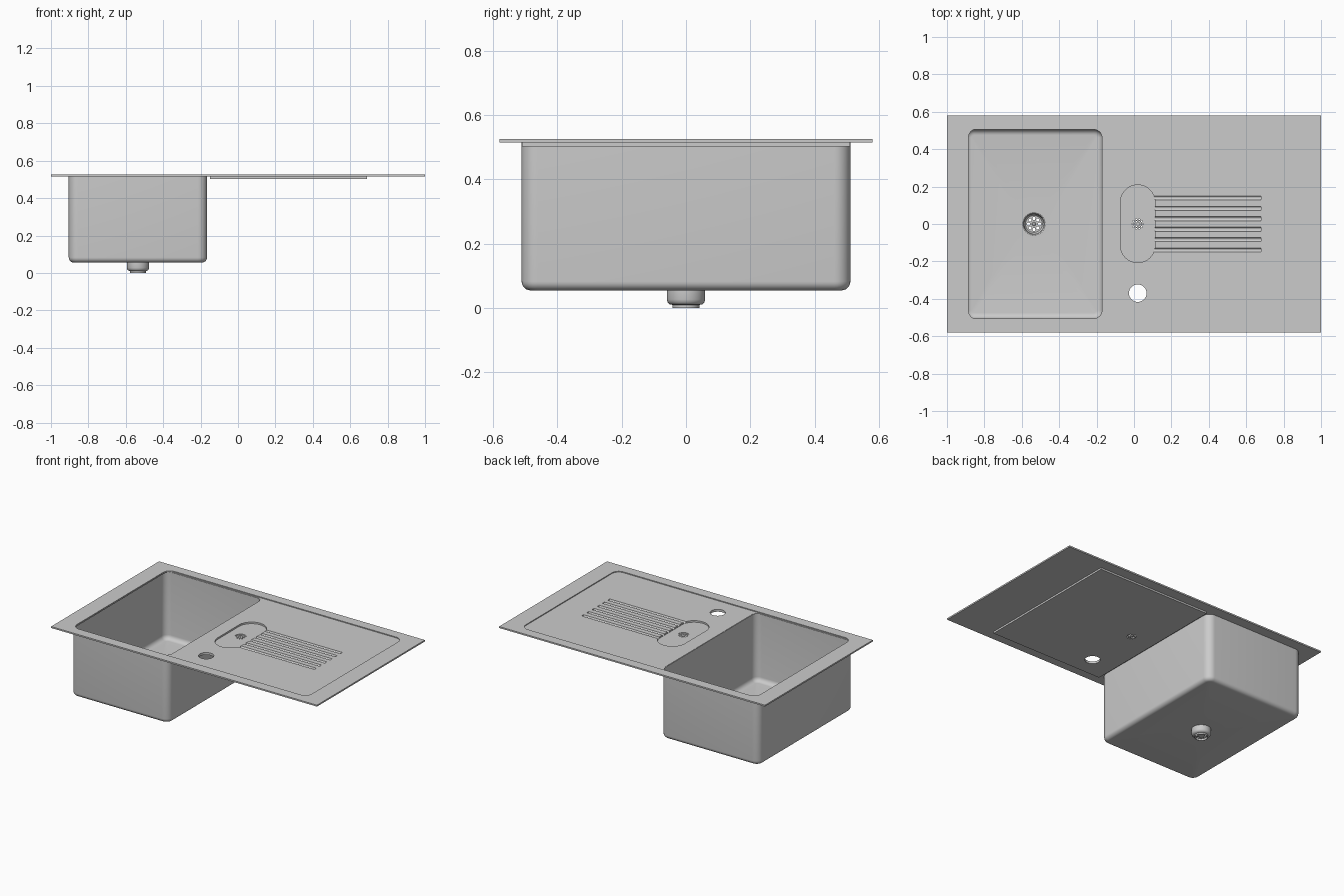
import bpy, bmesh
from math import pi, sin, cos, radians

if "Cube" in bpy.data.objects:
    bpy.data.objects.remove(bpy.data.objects["Cube"])

K = 8  # segments per rounded corner


def outline(x0, x1, y0, y1, r, z):
    """Rounded rectangle ring, counter-clockwise."""
    pts = []
    for q, (cx, cy) in enumerate([(x1 - r, y1 - r), (x0 + r, y1 - r), (x0 + r, y0 + r), (x1 - r, y0 + r)]):
        for j in range(K + 1):
            a = pi / 2 * (q + j / K)
            pts.append((cx + r * cos(a), cy + r * sin(a), z))
    return pts


def circle(cx, cy, r, z):
    n = 4 * (K + 1)
    return [(cx + r * cos(2 * pi * (i + .5) / n), cy + r * sin(2 * pi * (i + .5) / n), z) for i in range(n)]


def loft(name, rings, loop=False):
    """Skin a list of rings; cap the ends or close the skin into a loop."""
    bm = bmesh.new()
    vr = [[bm.verts.new(p) for p in ring] for ring in rings]
    n = len(rings[0])
    pairs = list(zip(vr, vr[1:])) + ([(vr[-1], vr[0])] if loop else [])
    for a, b in pairs:
        for i in range(n):
            bm.faces.new((a[i], a[(i + 1) % n], b[(i + 1) % n], b[i]))
    if not loop:
        bm.faces.new(vr[0][::-1])
        bm.faces.new(vr[-1])
    bmesh.ops.recalc_face_normals(bm, faces=bm.faces)
    me = bpy.data.meshes.new(name)
    bm.to_mesh(me)
    bm.free()
    ob = bpy.data.objects.new(name, me)
    bpy.context.collection.objects.link(ob)
    return ob


def prism(name, x0, x1, y0, y1, r, z0, z1):
    return loft(name, [outline(x0, x1, y0, y1, r, z) for z in (z0, z1)])


def disc(name, cx, cy, r, z0, z1):
    return loft(name, [circle(cx, cy, r, z) for z in (z0, z1)])


def box(name, x0, x1, y0, y1, z0, z1):
    return loft(name, [[(x0, y0, z), (x1, y0, z), (x1, y1, z), (x0, y1, z)] for z in (z0, z1)])


def boolean(ob, tool, op='DIFFERENCE'):
    m = ob.modifiers.new("bool", 'BOOLEAN')
    m.operation, m.solver, m.object = op, 'EXACT', tool
    bpy.context.view_layer.objects.active = ob
    bpy.ops.object.modifier_apply(modifier=m.name)
    bpy.data.objects.remove(tool)


def smooth(ob):
    bpy.ops.object.select_all(action='DESELECT')
    ob.select_set(True)
    bpy.context.view_layer.objects.active = ob
    bpy.ops.object.shade_smooth_by_angle(angle=radians(35))


# Top plate with the thicker slab under the drainer
board = box("drainer_board", -1, 1, -.58, .58, .515, .525)
boolean(board, box("slab", -.15, .69, -.51, .51, .503, .517), 'UNION')

# Shallow recess, bowl opening, overflow tray and tap hole
boolean(board, prism("cut", -.887, .88, -.512, .514, .05, .519, .6))
boolean(board, prism("cut", -.885, -.169, -.508, .508, .045, .4, .6))
boolean(board, prism("cut", -.0725, .1125, -.207, .209, .0924, .508, .6))
boolean(board, disc("cut", .02, -.37, .047, .4, .6))

# Drainer grooves
for i in range(6):
    y = -.14 + .056 * i
    groove = loft("cut", [[(x, y + .011 * cos(2 * pi * k / 16), .520 + .011 * sin(2 * pi * k / 16))
                           for k in range(16)] for x in (.08, .68)])
    boolean(board, groove)

# Small overflow strainer in the tray
boolean(board, disc("cut", .02, 0, .036, .5052, .6))
for n, rad in ((6, .014), (10, .026)):
    for i in range(n):
        a = 2 * pi * i / n
        boolean(board, disc("cut", .02 + rad * cos(a), rad * sin(a), .004, .4, .6))
smooth(board)

# Bowl shell and drain cup in one skin: outside going down, inside going up
X0, X1, Y, CX = -.905, -.165, .511, -.535


def bowl_ring(inset, z):
    return outline(X0 + inset, X1 - inset, -Y + inset, Y - inset, max(.05 - inset, .012), z)


def fillet(inset, z, r):
    return [bowl_ring(inset + r * (1 - cos(pi / 2 * i / 6)), z + r * (1 - sin(pi / 2 * i / 6))) for i in range(7)]


outside = [(.06, .055), (.06, .027), (.057, .018), (.051, .012), (.042, .010), (.042, 0), (.038, 0), (.038, .012)]
inside = [(.046, .016), (.051, .024), (.053, .045), (.056, .057), (.061, .0605)]
rings = [bowl_ring(0, .517)] + fillet(0, .055, .028)
rings += [circle(CX, 0, r, z) for r, z in outside + inside]
rings += fillet(.006, .0605, .03)[::-1] + [bowl_ring(.006, .517)]
smooth(loft("bowl", rings, loop=True))

# Drain strainer with ring of holes and centre knob
strainer = disc("bowl_strainer", CX, 0, .045, .012, .0165)
for i in range(8):
    a = 2 * pi * i / 8
    boolean(strainer, disc("cut", CX + .029 * cos(a), .029 * sin(a), .0085, -.1, .1))
smooth(strainer)
smooth(loft("strainer_knob", [circle(CX, 0, r, z) for r, z in ((.01, .013), (.01, .021), (.007, .024))]))
